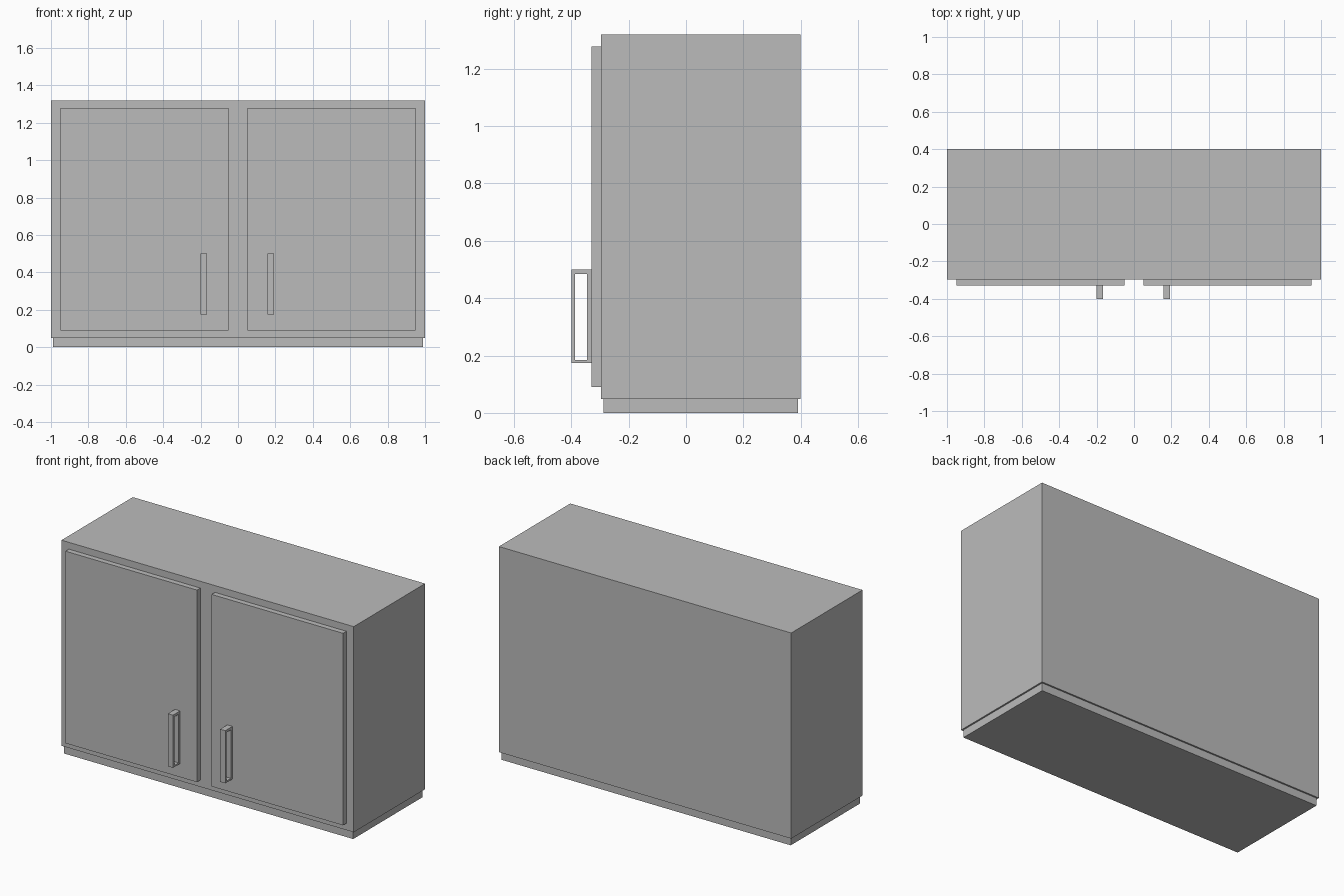
import bpy, bmesh

if "Cube" in bpy.data.objects:
    bpy.data.objects.remove(bpy.data.objects["Cube"])

grey = bpy.data.materials.new("cabinet grey")
grey.diffuse_color = (0.5, 0.5, 0.5, 1)
grey.use_nodes = True
grey.node_tree.nodes["Principled BSDF"].inputs["Base Color"].default_value = grey.diffuse_color


def finish(name, bm):
    bmesh.ops.recalc_face_normals(bm, faces=bm.faces)
    mesh = bpy.data.meshes.new(name)
    bm.to_mesh(mesh)
    bm.free()
    mesh.materials.append(grey)
    obj = bpy.data.objects.new(name, mesh)
    bpy.context.collection.objects.link(obj)
    return obj


def box(name, x, y, z):
    bm = bmesh.new()
    bmesh.ops.create_cube(bm, size=1)
    for v in bm.verts:
        v.co = [(a + b) / 2 + c * (b - a) for (a, b), c in zip((x, y, z), v.co)]
    return finish(name, bm)


def frame(name, x, outer, inner):
    # rectangular ring in the yz plane, extruded along x
    bm = bmesh.new()

    def loop(px, r):
        y0, y1, z0, z1 = r
        return [bm.verts.new((px, y, z)) for y, z in ((y0, z0), (y1, z0), (y1, z1), (y0, z1))]

    loops = [loop(x[0], outer), loop(x[1], outer), loop(x[1], inner), loop(x[0], inner)]
    for k in range(4):
        a, b = loops[k], loops[(k + 1) % 4]
        for i in range(4):
            j = (i + 1) % 4
            bm.faces.new((a[i], a[j], b[j], b[i]))
    return finish(name, bm)


# carcass and recessed plinth
box("cabinet_body", (-1, 1), (-0.297, 0.4), (0.048, 1.32))
box("plinth", (-0.99, 0.99), (-0.288, 0.39), (0, 0.048))

# doors with loop handles
for side, door_x, handle_x in (("left", (-0.95, -0.05), (-0.2, -0.165)),
                               ("right", (0.05, 0.95), (0.158, 0.193))):
    box(side + "_door", door_x, (-0.33, -0.297), (0.09, 1.278))
    frame(side + "_handle", handle_x, (-0.4, -0.33, 0.174, 0.5), (-0.387, -0.345, 0.184, 0.484))
